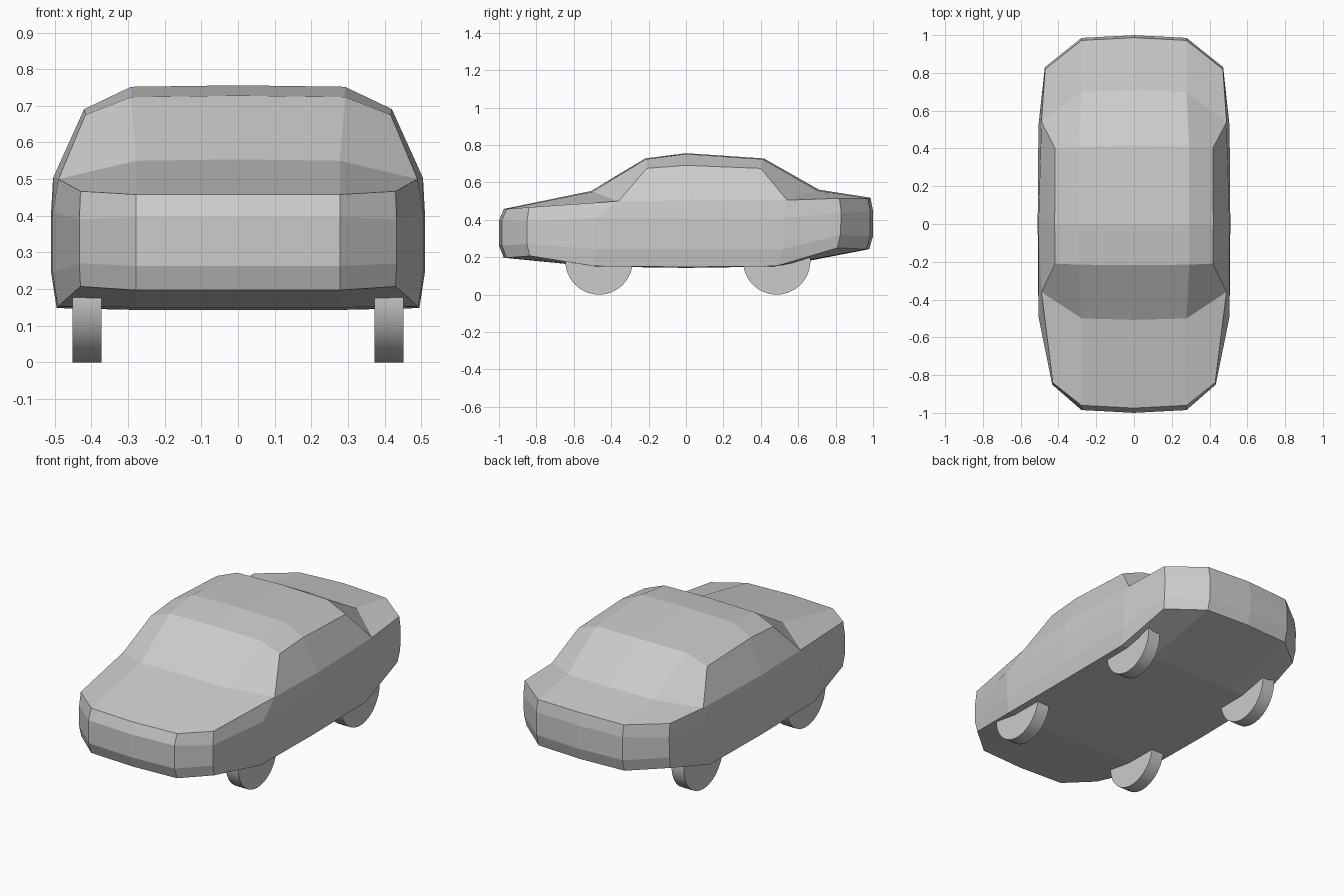
import bpy, bmesh, math

if "Cube" in bpy.data.objects:
    bpy.data.objects.remove(bpy.data.objects["Cube"])

# Lengthwise loop around the body (y, z): front, bonnet, roof, boot, rear, underside
inner = [(-.96, .197), (-.985, .263), (-.985, .397), (-.96, .458),
         (-.50, .55), (-.215, .724), (0, .752), (.41, .724), (.70, .557), (.972, .514),
         (.985, .447), (.985, .312), (.965, .243),
         (.49, .15), (0, .143), (-.49, .15)]
# Matching outer loop (x, y, z)
outer = [(.43, -.835, .207), (.433, -.85, .27), (.433, -.85, .39), (.43, -.84, .467),
         (.49, -.36, .50), (.417, -.21, .675), (.42, 0, .691), (.417, .40, .675),
         (.49, .54, .505), (.47, .82, .515),
         (.472, .83, .437), (.472, .825, .318), (.465, .81, .25),
         (.492, .48, .152), (.495, 0, .148), (.492, -.49, .152)]
n = len(inner)


def build_body():
    bm = bmesh.new()
    loops = [[bm.verts.new((0, y * 1.015, z + (.004 if 3 < i < 10 else 0)))
              for i, (y, z) in enumerate(inner)],
             [bm.verts.new((.292 if 5 <= i <= 7 else .278, y, z))
              for i, (y, z) in enumerate(inner)],
             [bm.verts.new(p) for p in outer]]
    for a, b in zip(loops, loops[1:]):
        for i in range(n):
            j = (i + 1) % n
            bm.faces.new((a[i], a[j], b[j], b[i]))
    # Side panel grid: rows from sill to belt line, stations from front to rear
    o = loops[2]
    belt = bm.verts.new((.505, .02, .503))

    def row(x, z):
        return [bm.verts.new((x + (.004 if y == 0 else 0), y, z)) for y in (-.49, 0, .52)]
    rows = [[o[0], o[15], o[14], o[13], o[12]],
            [o[1], *row(.506, .245), o[11]],
            [o[2], *row(.506, .41), o[10]],
            [o[3], o[4], belt, o[8], o[9]]]
    for a, b in zip(rows, rows[1:]):
        for i in range(4):
            bm.faces.new((a[i], a[i + 1], b[i + 1], b[i]))
    # Cabin sides
    bm.faces.new((o[4], belt, o[6], o[5]))
    bm.faces.new((belt, o[8], o[7], o[6]))
    # Mirror to the other side
    geom = bm.verts[:] + bm.edges[:] + bm.faces[:]
    bmesh.ops.mirror(bm, geom=geom, axis='X', merge_dist=.0005)
    bmesh.ops.remove_doubles(bm, verts=bm.verts[:], dist=.0005)
    bmesh.ops.recalc_face_normals(bm, faces=bm.faces[:])
    me = bpy.data.meshes.new("car_body")
    bm.to_mesh(me)
    bm.free()
    bpy.context.collection.objects.link(bpy.data.objects.new("car_body", me))


build_body()

# Wheels
for end, y in (("front", -.465), ("rear", .485)):
    for side, s in (("left", -1), ("right", 1)):
        bpy.ops.mesh.primitive_cylinder_add(vertices=48, radius=.18, depth=.08,
                                            location=(s * .412, y, .18),
                                            rotation=(0, math.pi / 2, 0))
        bpy.context.object.name = f"{end}_{side}_wheel"
        bpy.ops.object.shade_smooth_by_angle(angle=math.radians(30))
